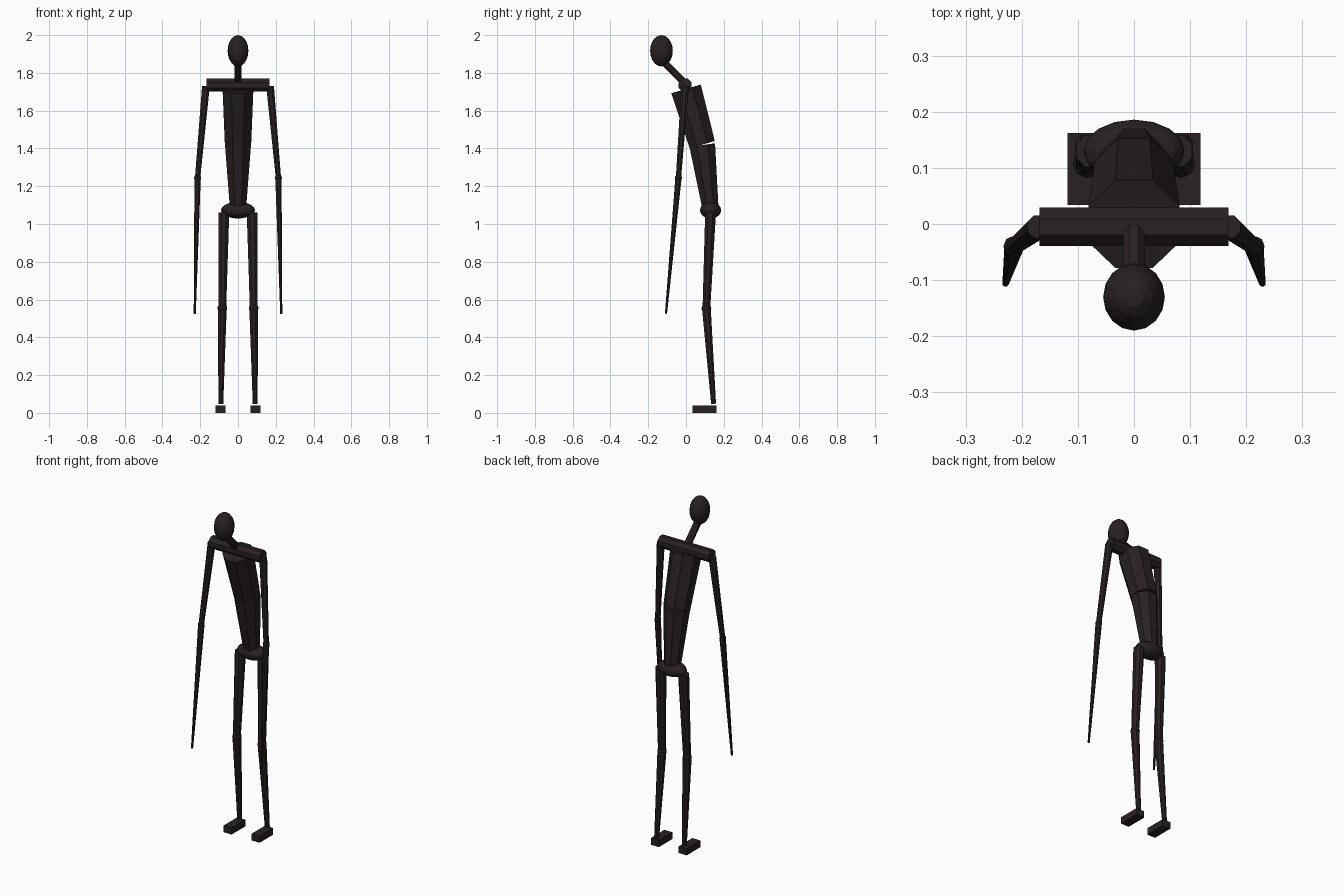
import bpy, math
from mathutils import Vector, Matrix

cube = bpy.data.objects.get("Cube")
if cube:
    bpy.data.objects.remove(cube, do_unlink=True)

mat = bpy.data.materials.new("dark brown")
mat.use_nodes = True
colour = (0.022, 0.015, 0.015, 1)
mat.diffuse_color = colour
mat.node_tree.nodes["Principled BSDF"].inputs["Base Color"].default_value = colour


def finish(name):
    ob = bpy.context.object
    ob.name = name
    ob.data.materials.append(mat)
    return ob


def limb(name, a, b, ra, rb, sides=8):
    """Tapered prism from a to b, with a flat face towards the front."""
    a, b = Vector(a), Vector(b)
    axis = b - a
    bpy.ops.mesh.primitive_cone_add(vertices=sides, radius1=ra, radius2=rb, depth=axis.length)
    ob = finish(name)
    z = axis.normalized()
    side = Vector((0, 1, 0)) if abs(z.x) > 0.9 else Vector((1, 0, 0))
    x = (side - z * side.dot(z)).normalized()
    frame = Matrix((x, z.cross(x), z)).transposed().to_4x4()
    ob.data.transform(Matrix.Rotation(math.pi / sides, 4, "Z"))
    ob.matrix_world = Matrix.Translation((a + b) / 2) @ frame
    return ob


def ball(name, centre, radii, segments=16, rings=10):
    bpy.ops.mesh.primitive_uv_sphere_add(segments=segments, ring_count=rings, radius=1, location=centre)
    ob = finish(name)
    ob.scale = radii
    return ob


# Head, neck and shoulder bar
ball("head", (0, -0.13, 1.917), (0.055, 0.06, 0.083))
limb("neck", (0, -0.115, 1.855), (0, 0, 1.74), 0.021, 0.021)
limb("shoulder_bar", (-0.168, -0.005, 1.735), (0.168, -0.005, 1.735), 0.037, 0.037)

# Torso in two tilted sections, and the pelvis
limb("chest", (0, 0, 1.715), (0, 0.086, 1.42), 0.088, 0.075)
limb("abdomen", (0, 0.086, 1.418), (0, 0.13, 1.08), 0.074, 0.046)
ball("pelvis", (0, 0.13, 1.073), (0.09, 0.056, 0.044))

# Limbs on both sides
for side, s in (("left", 1), ("right", -1)):
    shoulder = (s * 0.17, -0.005, 1.728)
    elbow = (s * 0.214, -0.04, 1.243)
    hand = (s * 0.229, -0.106, 0.525)
    limb(side + "_upper_arm", shoulder, elbow, 0.022, 0.015)
    ball(side + "_elbow", elbow, (0.019,) * 3, 8, 6)
    limb(side + "_forearm", elbow, hand, 0.018, 0.006)

    hip = (s * 0.075, 0.13, 1.06)
    knee = (s * 0.083, 0.108, 0.553)
    ankle = (s * 0.091, 0.146, 0.048)
    limb(side + "_thigh", hip, knee, 0.031, 0.022)
    ball(side + "_knee", knee, (0.026,) * 3, 8, 6)
    limb(side + "_shin", knee, ankle, 0.025, 0.014)
    bpy.ops.mesh.primitive_cube_add(size=1, location=(s * 0.092, 0.098, 0.02))
    foot = finish(side + "_foot")
    foot.scale = (0.053, 0.128, 0.04)
